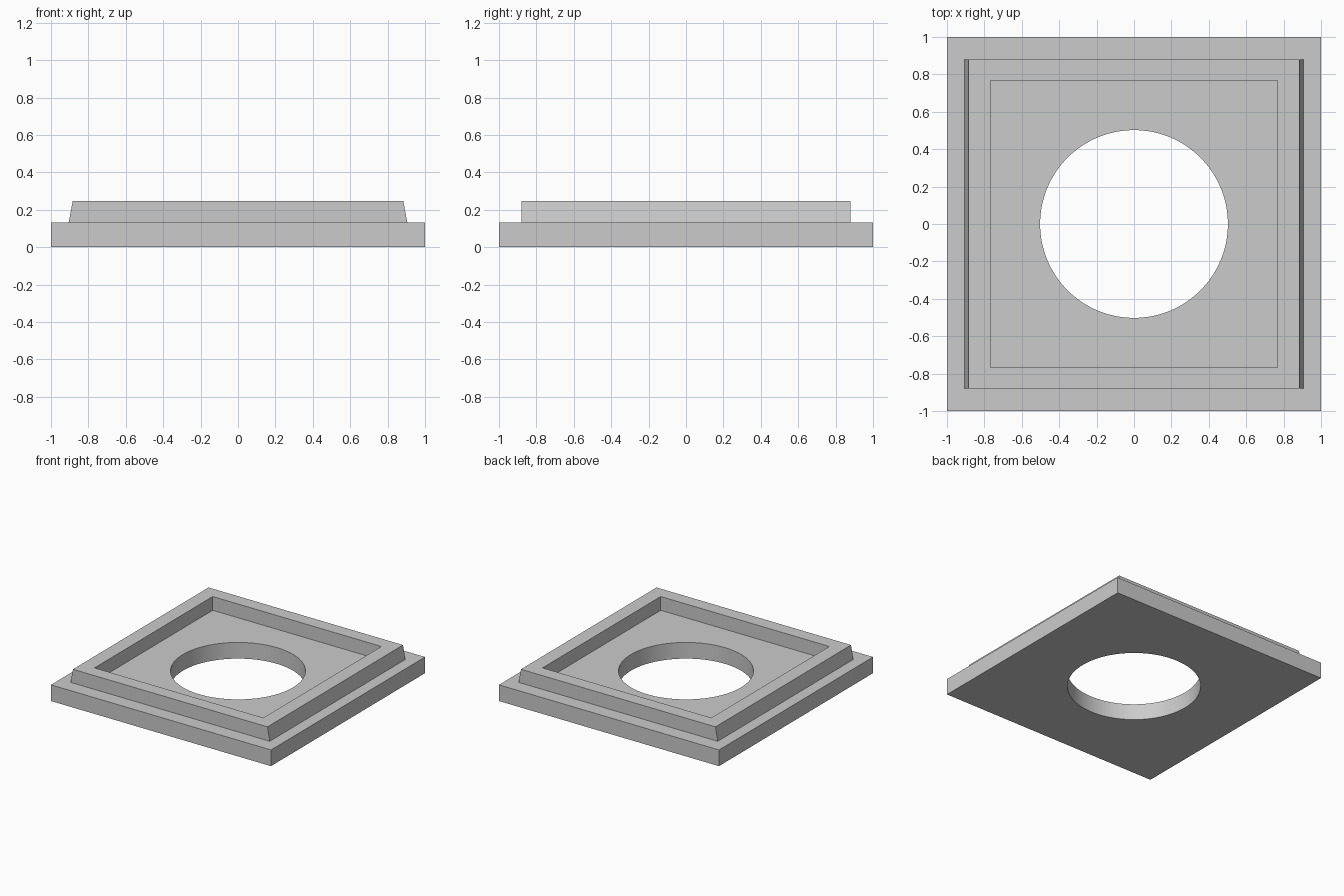
import bpy
import bmesh

default = bpy.data.objects.get("Cube")
if default:
    bpy.data.objects.remove(default, do_unlink=True)

BASE_TOP, RIM_TOP = 0.133, 0.246

grey = bpy.data.materials.new("light grey")
grey.use_nodes = True
colour = (0.6, 0.6, 0.6, 1)
grey.diffuse_color = colour
grey.node_tree.nodes["Principled BSDF"].inputs["Base Color"].default_value = colour


def loft_rectangles(name, sections, caps=False, closed=False):
    """Join rectangles given as (half x, half y, z)."""
    bm = bmesh.new()
    loops = [[bm.verts.new((sx * x, sy * y, z))
              for sx, sy in ((-1, -1), (1, -1), (1, 1), (-1, 1))]
             for x, y, z in sections]
    pairs = list(zip(loops, loops[1:]))
    if closed:
        pairs.append((loops[-1], loops[0]))
    for a, b in pairs:
        for i in range(4):
            j = (i + 1) % 4
            bm.faces.new((a[i], a[j], b[j], b[i]))
    if caps:
        bm.faces.new(loops[0][::-1])
        bm.faces.new(loops[-1])
    bmesh.ops.recalc_face_normals(bm, faces=bm.faces)
    mesh = bpy.data.meshes.new(name)
    bm.to_mesh(mesh)
    bm.free()
    mesh.materials.append(grey)
    obj = bpy.data.objects.new(name, mesh)
    bpy.context.collection.objects.link(obj)
    return obj


# Square base plate
base = loft_rectangles("base_plate", [(1, 1, 0), (1, 1, BASE_TOP)], caps=True)

# Round hole through the plate
bpy.ops.mesh.primitive_cylinder_add(vertices=128, radius=0.502, depth=1)
cutter = bpy.context.object
cutter.name = "hole_cutter"
cutter.hide_render = True
cutter.data.materials.append(grey)
hole = base.modifiers.new("Round hole", "BOOLEAN")
hole.operation = "DIFFERENCE"
hole.solver = "EXACT"
hole.object = cutter
bpy.ops.object.select_all(action="DESELECT")
base.select_set(True)
bpy.context.view_layer.objects.active = base
bpy.ops.object.modifier_apply(modifier=hole.name)
bpy.data.objects.remove(cutter, do_unlink=True)
bpy.ops.object.shade_smooth_by_angle()

# Raised rim: left and right sides lean inward, front and back are upright
loft_rectangles("raised_rim", [
    (0.905, 0.88, BASE_TOP),
    (0.884, 0.88, RIM_TOP),
    (0.767, 0.767, RIM_TOP),
    (0.767, 0.767, BASE_TOP),
], closed=True)
